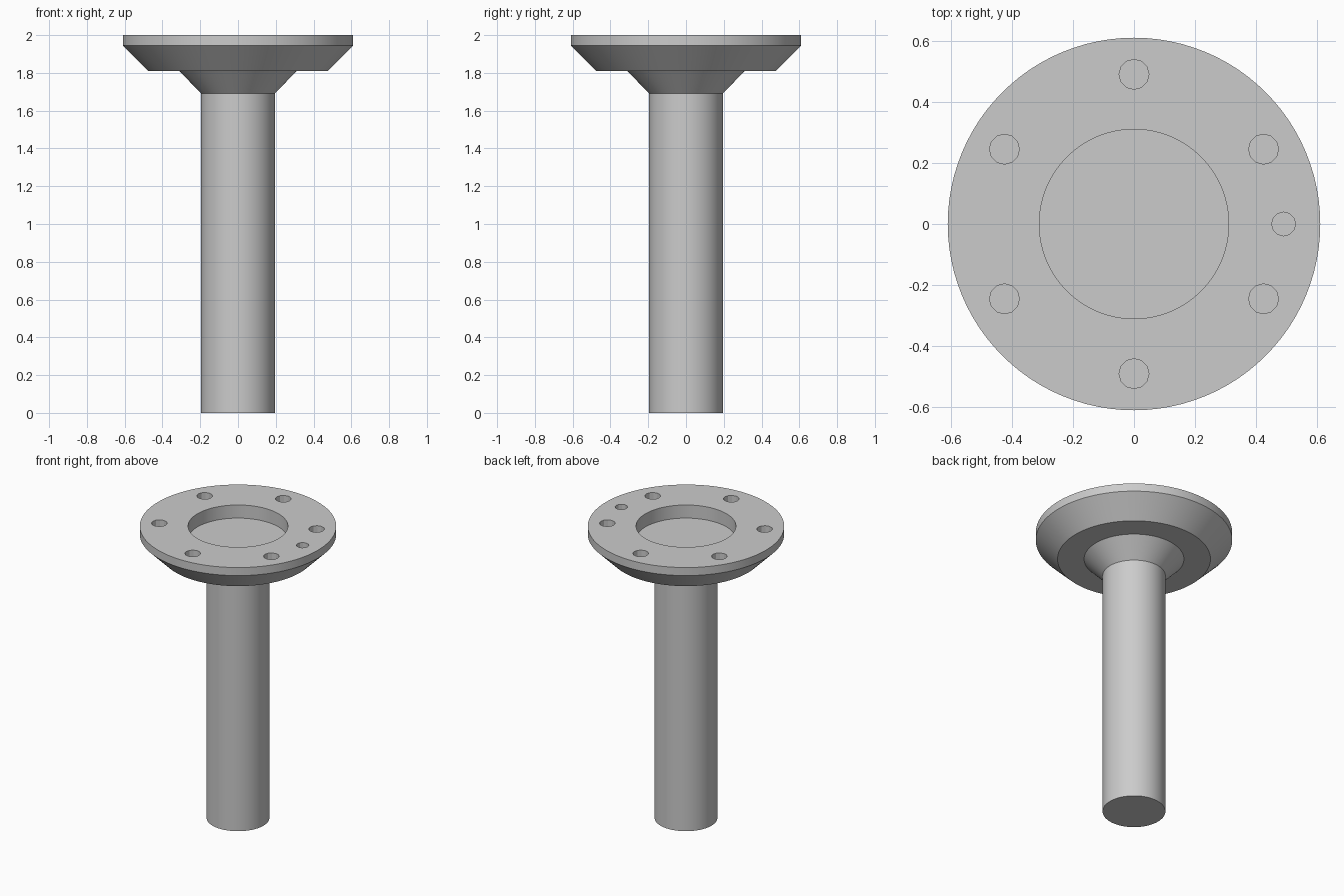
import bpy
import bmesh
from math import pi, radians, cos, sin
from mathutils import Matrix

cube = bpy.data.objects.get("Cube")
if cube:
    bpy.data.objects.remove(cube, do_unlink=True)

grey = bpy.data.materials.new("plain grey")
grey.use_nodes = True
colour = (0.6, 0.6, 0.6, 1)
grey.diffuse_color = colour
grey.node_tree.nodes["Principled BSDF"].inputs["Base Color"].default_value = colour


def finish(bm, name):
    bmesh.ops.recalc_face_normals(bm, faces=bm.faces)
    mesh = bpy.data.meshes.new(name)
    bm.to_mesh(mesh)
    bm.free()
    mesh.materials.append(grey)
    obj = bpy.data.objects.new(name, mesh)
    bpy.context.collection.objects.link(obj)
    return obj


def lathe(name, profile, steps=96):
    """Revolve (radius, height) points about z."""
    bm = bmesh.new()
    verts = [bm.verts.new((r, 0, z)) for r, z in profile]
    edges = [bm.edges.new(pair) for pair in zip(verts, verts[1:])]
    bmesh.ops.spin(bm, geom=verts + edges, cent=(0, 0, 0), axis=(0, 0, 1),
                   angle=2 * pi, steps=steps, use_merge=True)
    bmesh.ops.remove_doubles(bm, verts=bm.verts, dist=1e-4)
    return finish(bm, name)


def activate(obj):
    bpy.ops.object.select_all(action='DESELECT')
    obj.select_set(True)
    bpy.context.view_layer.objects.active = obj


NECK, STEM_R, TOP = 1.69, 0.195, 2.0
HOLE_RING, HOLE_DEPTH = 0.49, 0.09

# Round post, open where it meets the flange
stem = lathe("stem", [(0, 0), (STEM_R, 0), (STEM_R, NECK)])

# Stepped, flared flange with a shallow central recess
flange = lathe("flange", [
    (0, NECK), (STEM_R, NECK), (0.31, 1.81), (0.475, 1.81), (0.61, 1.945),
    (0.61, TOP), (0.31, TOP), (0.31, 1.91), (0, 1.91)])

# Six bolt holes and one smaller locating hole, all blind
holes = [(radians(30 + 60 * i), 0.049) for i in range(6)] + [(0, 0.039)]
bm = bmesh.new()
for angle, radius in holes:
    place = Matrix.Translation((HOLE_RING * cos(angle), HOLE_RING * sin(angle), TOP))
    bmesh.ops.create_cone(bm, cap_ends=True, segments=12, radius1=radius,
                          radius2=radius, depth=2 * HOLE_DEPTH, matrix=place)
cutter = finish(bm, "hole_cutter")
cutter.hide_render = True

cut = flange.modifiers.new("holes", 'BOOLEAN')
cut.operation = 'DIFFERENCE'
cut.solver = 'EXACT'
cut.object = cutter
activate(flange)
bpy.ops.object.modifier_apply(modifier=cut.name)
bpy.data.objects.remove(cutter, do_unlink=True)

# Smooth round walls, crisp rims and faceted holes
for obj in (stem, flange):
    activate(obj)
    bpy.ops.object.shade_smooth_by_angle(angle=radians(25))
